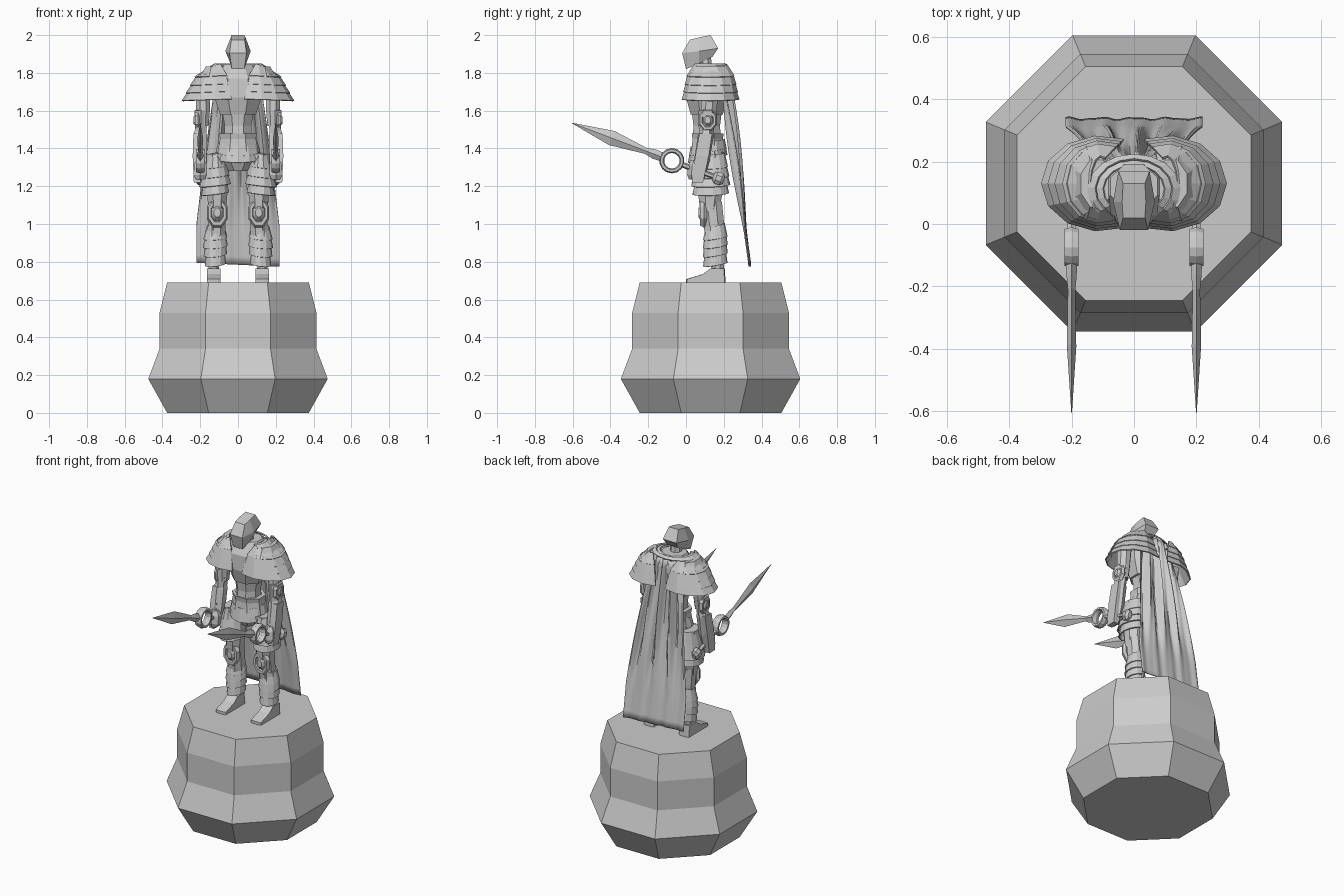
import bpy, bmesh
from math import sin, cos, pi, radians
from mathutils import Vector as V

if "Cube" in bpy.data.objects:
    bpy.data.objects.remove(bpy.data.objects["Cube"])

stone = bpy.data.materials.new("grey stone")
stone.use_nodes = True
GREY = (0.6, 0.6, 0.6, 1)
stone.diffuse_color = GREY
stone.node_tree.nodes["Principled BSDF"].inputs["Base Color"].default_value = GREY


def finish(ob, mirror=False, thick=0):
    ob.data.materials.append(stone)
    if thick:
        m = ob.modifiers.new("thickness", 'SOLIDIFY')
        m.thickness = thick
        m.offset = -1
    if mirror:
        ob.modifiers.new("mirror", 'MIRROR')
    return ob


def loft(name, rings, mirror=False, closed=True, caps=True, thick=0):
    """Skin a list of equal-length point rings."""
    bm = bmesh.new()
    rows = [[bm.verts.new(p) for p in r] for r in rings]
    n = len(rows[0])
    for a, b in zip(rows, rows[1:]):
        for i in range(n if closed else n - 1):
            j = (i + 1) % n
            bm.faces.new((a[i], a[j], b[j], b[i]))
    if closed and caps:
        bm.faces.new(rows[0][::-1])
        bm.faces.new(rows[-1])
        bmesh.ops.recalc_face_normals(bm, faces=bm.faces)
    me = bpy.data.meshes.new(name)
    bm.to_mesh(me)
    bm.free()
    ob = bpy.data.objects.new(name, me)
    bpy.context.collection.objects.link(ob)
    return finish(ob, mirror, thick)


def ring(c, u, v, n=8):
    """Polygon with its flat sides along the axes u and v."""
    k = 1 / cos(pi / n)
    return [V(c) + k * (V(u) * cos(2 * pi * (i + .5) / n) + V(v) * sin(2 * pi * (i + .5) / n))
            for i in range(n)]


def column(name, x, rows, n=8, mirror=False):
    """Upright solid; rows are (z, y, half width, half depth)."""
    return loft(name, [ring((x, y, z), (rx, 0, 0), (0, ry, 0), n) for z, y, rx, ry in rows], mirror)


def shell(name, centre, layers, span, n, dip=0, face=0, mirror=True):
    """Overlapping curved plates; layers are pairs of (z, rx, ry)."""
    cx, cy = centre
    for k, pair in enumerate(layers):
        rows = []
        for z, rx, ry in pair:
            angles = [radians(face - span + 2 * span * i / n) for i in range(n + 1)]
            rows.append([(cx + rx * cos(a), cy + ry * sin(a),
                          z - dip * cos(a - radians(face))) for a in angles])
        loft(f"{name}_{k + 1}", rows[::-1], mirror, closed=False, thick=.008)


def pad(name, c, u, v, out, mirror=True):
    """Faceted guard with a raised rim and a sunken, domed centre."""
    steps = [(.8, 0), (1, .3), (.85, .8), (.62, .8), (.55, .6), (.3, 1)]
    loft(name, [ring(V(c) + V(out) * d, V(u) * s, V(v) * s) for s, d in steps], mirror)


# Plinth
column("plinth", 0, [(z, .13, r, r) for z, r in
                     ((0, .375), (.18, .475), (.34, .415), (.53, .415), (.69, .375))])

# Head, tilted forward, and neck
def head_ring(front, side, back):
    (fx, fy, fz), (sx, sy, sz), (bx, by, bz) = front, side, back
    return [(-fx, fy, fz), (fx, fy, fz), (sx, sy, sz), (bx, by, bz), (-bx, by, bz), (-sx, sy, sz)]

loft("helmet", [
    head_ring((.033, 0, 1.82), (.04, .07, 1.85), (.035, .14, 1.885)),
    head_ring((.045, -.02, 1.905), (.067, .07, 1.915), (.05, .17, 1.93)),
    head_ring((.035, .02, 1.975), (.038, .07, 1.988), (.035, .13, 2.0))])
column("neck", 0, [(1.74, .11, .04, .04), (1.9, .1, .03, .03)])

# Torso
column("cuirass", 0, [(1.58, .11, .095, .085), (1.67, .11, .125, .11),
                      (1.77, .11, .13, .105), (1.845, .12, .075, .07)])
column("abdomen", 0, [(1.45, .11, .075, .075), (1.52, .11, .07, .07), (1.6, .11, .085, .08)])
column("waist_guard", 0, [(1.37, .115, .11, .088), (1.45, .115, .095, .08), (1.48, .115, .1, .085)])
column("pelvis", 0, [(1.28, .12, .05, .05), (1.34, .12, .1, .08), (1.4, .12, .1, .08)])
shell("belt_plate", (0, .115), [[(1.43, .105, .09), (1.38, .118, .1)],
                                [(1.4, .11, .095), (1.345, .122, .105)]],
      180, 12, dip=.02, face=-90, mirror=False)

# Collar around the back of the neck
shell("collar", (0, .11), [[(1.85, .125, .1), (1.835, .15, .115)],
                           [(1.845, .1, .08), (1.83, .13, .1)]], 130, 12, face=90, mirror=False)

# Layered shoulder plates
edge = [(1.785, .125, .128), (1.74, .15, .138), (1.7, .172, .146), (1.66, .193, .154)]
plates = [[(1.845, .035, .09), edge[0]]]
for (z0, rx0, ry0), low in zip(edge, edge[1:]):
    plates.append([(z0 + .012, rx0 - .014, ry0 - .008), low])
shell("shoulder_plate", (.105, .13), plates, 112, 8, dip=.006)
loft("shoulder_top", [ring((.12, .13, z), (r, 0, 0), (0, r * 1.5, 0))
                      for z, r in ((1.78, .08), (1.835, .05))], True)

# Arms
column("upper_arm", .185, [(1.52, .115, .03, .035), (1.6, .12, .036, .042), (1.72, .13, .04, .045)],
       mirror=True)
pad("elbow_guard", (.2, .115, 1.55), (0, .048, 0), (0, 0, .06), (.036, 0, 0))
column("elbow_joint", .195, [(1.46, .105, .026, .032), (1.6, .115, .036, .042)], 6, True)
column("forearm", .2, [(1.24, .065, .024, .028), (1.34, .085, .034, .036),
                       (1.47, .105, .036, .036), (1.51, .11, .025, .026)], 6, True)
column("bracer_plate", .216, [(1.22, .06, .018, .03), (1.36, .085, .024, .036),
                              (1.48, .105, .02, .034)], 4, True)
column("hand", .2, [(1.235, .045, .022, .025), (1.26, .05, .034, .038),
                    (1.31, .055, .034, .038), (1.34, .06, .02, .03)], 6, True)

# Ringed swords, all along one sloping axis
axis = V((0, -.936, .353))
across = V((0, .353, .936))
hub = V((.2, -.075, 1.335))

def along(name, rows, n):
    loft(name, [ring(hub + axis * d, (w, 0, 0), across * h, n) for d, w, h in rows], True)

bpy.ops.mesh.primitive_torus_add(location=hub, rotation=(0, pi / 2, 0), major_segments=14,
                                 minor_segments=6, major_radius=.054, minor_radius=.013)
guard = bpy.context.object
guard.name = "sword_ring"
guard.scale = (1, 1, 2)
bpy.ops.object.transform_apply(location=True, rotation=True, scale=True)
finish(guard, True)
along("sword_handle", [(-.27, .011, .011), (-.06, .013, .013)], 6)
along("sword_pommel", [(-.295, .012, .018), (-.28, .025, .033), (-.25, .025, .033), (-.235, .012, .018)], 8)

def blade_ring(d, w, h):
    c = hub + axis * d
    return [c + V((w, 0, 0)), c + across * h, c - V((w, 0, 0)), c - across * h]

loft("sword_blade", [blade_ring(*r) for r in ((.06, .018, .024), (.1, .016, .026), (.145, .012, .016),
                                              (.34, .015, .04), (.567, .001, .001))], True)

# Legs
column("thigh", .11, [(1.07, .125, .045, .05), (1.2, .13, .058, .07), (1.37, .125, .058, .07)],
       mirror=True)
shell("thigh_plate", (.12, .13),
      [[(1.375, .045, .075), (1.3, .07, .092)], [(1.32, .06, .082), (1.25, .08, .1)],
       [(1.27, .068, .088), (1.205, .088, .105)], [(1.22, .066, .085), (1.16, .078, .098)]],
      140, 10, dip=.01, face=-20)
column("knee_joint", .11, [(.94, .15, .045, .05), (1.02, .145, .045, .055), (1.12, .135, .046, .055)],
       mirror=True)
pad("knee_guard", (.11, .11, 1.06), (.055, 0, 0), (0, 0, .08), (0, -.045, 0))
column("calf", .118, [(.79, .16, .042, .045), (.9, .155, .054, .056), (.99, .15, .045, .05)],
       mirror=True)
shell("shin_plate", (.12, .155),
      [[(.995, .045, .05), (.925, .064, .065)], [(.94, .055, .058), (.88, .066, .066)],
       [(.895, .056, .059), (.835, .062, .066)], [(.85, .05, .056), (.785, .056, .065)]],
      150, 10, dip=.012, face=-60)
column("ankle", .128, [(.72, .17, .026, .03), (.8, .165, .03, .035)], mirror=True)

# Boots: a side outline widened across x
outline = [(0, .69), (.21, .69), (.205, .765), (.13, .765), (.09, .735), (.0, .708)]
loft("boot", [[(x, .105 + (y - .105) * s, z) for y, z in outline]
              for x, s in ((.092, .95), (.105, 1), (.15, 1), (.165, .95))], True)

# Cape with soft folds that deepen below the shoulders
rows, cols = 24, 48
sheet = []
for j in range(rows + 1):
    t = j / rows
    z = 1.825 - 1.04 * t
    half = .1 + .12 * min(1, t * 1.25) ** .8
    y = .215 + .125 * t
    fold = .016 * sin(pi * min(1, .1 + t * 1.1)) + .003
    line = []
    for i in range(cols + 1):
        s = 2 * i / cols - 1
        wave = sin(s * 13 + 1.5 * t) + .5 * sin(s * 23 - 2 * t)
        line.append((s * half, y + fold * wave - .025 * (1 - t) * s * s, z - .01 * t * s))
    sheet.append(line)
cape = loft("cape", sheet, closed=False, thick=.006)
bpy.ops.object.select_all(action='DESELECT')
bpy.context.view_layer.objects.active = cape
cape.select_set(True)
bpy.ops.object.shade_smooth_by_angle(angle=radians(40))
